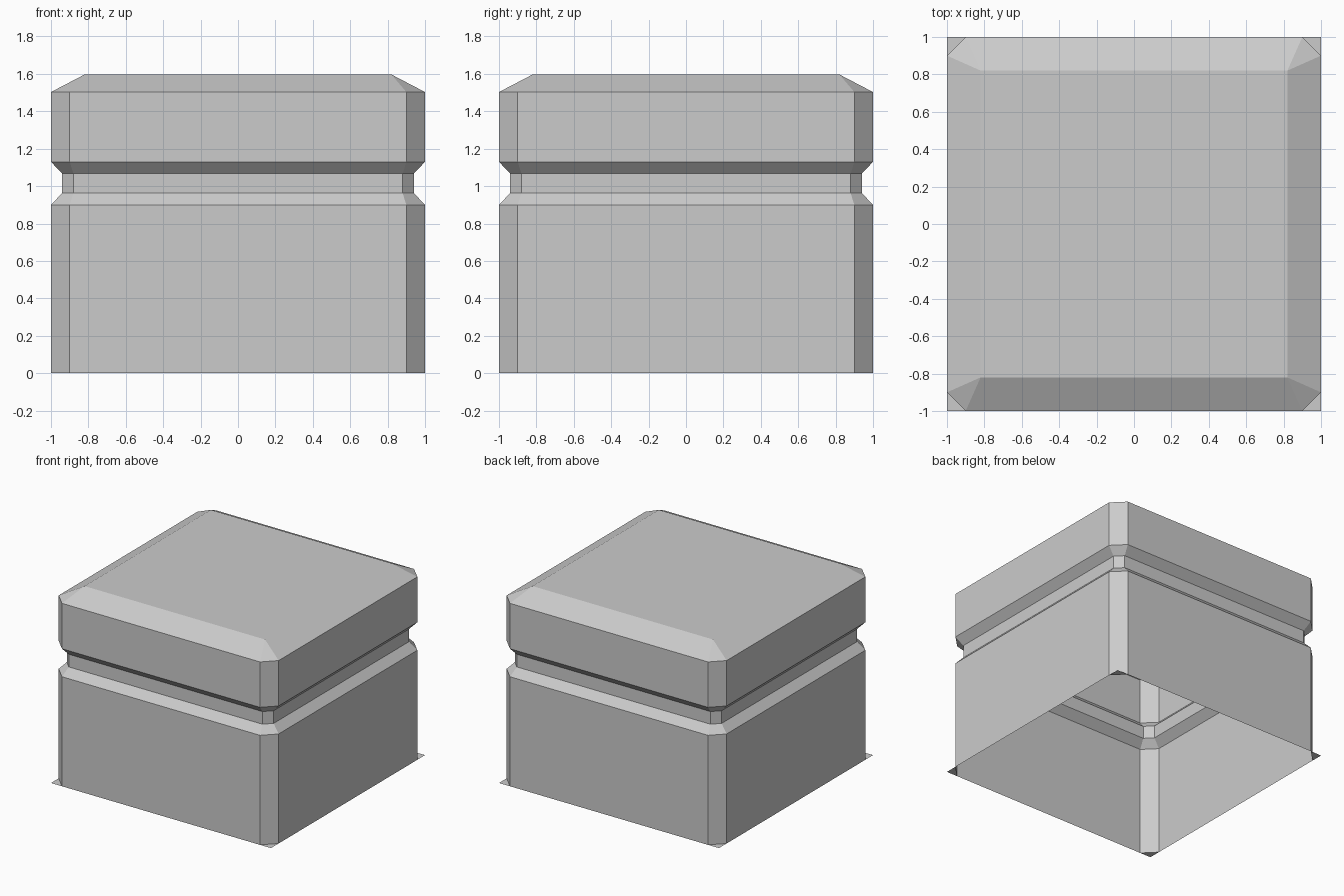
import bpy, bmesh

if "Cube" in bpy.data.objects:
    bpy.data.objects.remove(bpy.data.objects["Cube"])

# Single flat grey for the whole model
grey = bpy.data.materials.new("plain_grey")
grey.diffuse_color = (0.6, 0.6, 0.6, 1)
grey.use_nodes = True
grey.node_tree.nodes["Principled BSDF"].inputs["Base Color"].default_value = grey.diffuse_color


def finish(bm, name):
    mesh = bpy.data.meshes.new(name)
    bm.to_mesh(mesh)
    bm.free()
    mesh.materials.append(grey)
    obj = bpy.data.objects.new(name, mesh)
    bpy.context.collection.objects.link(obj)


def ring(bm, half, flat, z):
    """Chamfered square, counter-clockwise: half width and half length of its flat side."""
    a, b = half, flat
    pts = [(b, -a), (a, -b), (a, b), (b, a), (-b, a), (-a, b), (-a, -b), (-b, -a)]
    return [bm.verts.new((x, y, z)) for x, y in pts]


# Crate shell: open-bottomed walls with a groove, then a bevelled lid
profile = [(1, 0.9, 0), (1, 0.9, 0.9), (0.94, 0.88, 0.963),
           (0.94, 0.88, 1.067), (1, 0.9, 1.13), (1, 0.9, 1.503)]
bm = bmesh.new()
rings = [ring(bm, *p) for p in profile]
for low, high in zip(rings, rings[1:]):
    for i in range(8):
        j = (i + 1) % 8
        bm.faces.new((low[i], low[j], high[j], high[i]))

# Lid: four sloped sides, four corner triangles and the flat top
rim = rings[-1]
t = 0.82
top = [bm.verts.new((x, y, 1.597)) for x, y in ((t, -t), (t, t), (-t, t), (-t, -t))]
for k in range(4):
    n = (k + 1) % 4
    bm.faces.new((rim[2 * k], rim[2 * k + 1], top[k]))
    bm.faces.new((rim[2 * k + 1], rim[2 * n], top[n], top[k]))
bm.faces.new(top)
finish(bm, "crate_shell")

# Base corners: small flat triangles squaring off the chamfers at ground level
bm = bmesh.new()
for sx in (-1, 1):
    for sy in (-1, 1):
        tri = [(sx * 0.9, sy), (sx, sy), (sx, sy * 0.9)]
        if sx * sy < 0:
            tri.reverse()
        f = bm.faces.new([bm.verts.new((x, y, 0)) for x, y in tri])
        f.normal_update()
        if f.normal.z < 0:
            f.normal_flip()
finish(bm, "base_corners")
